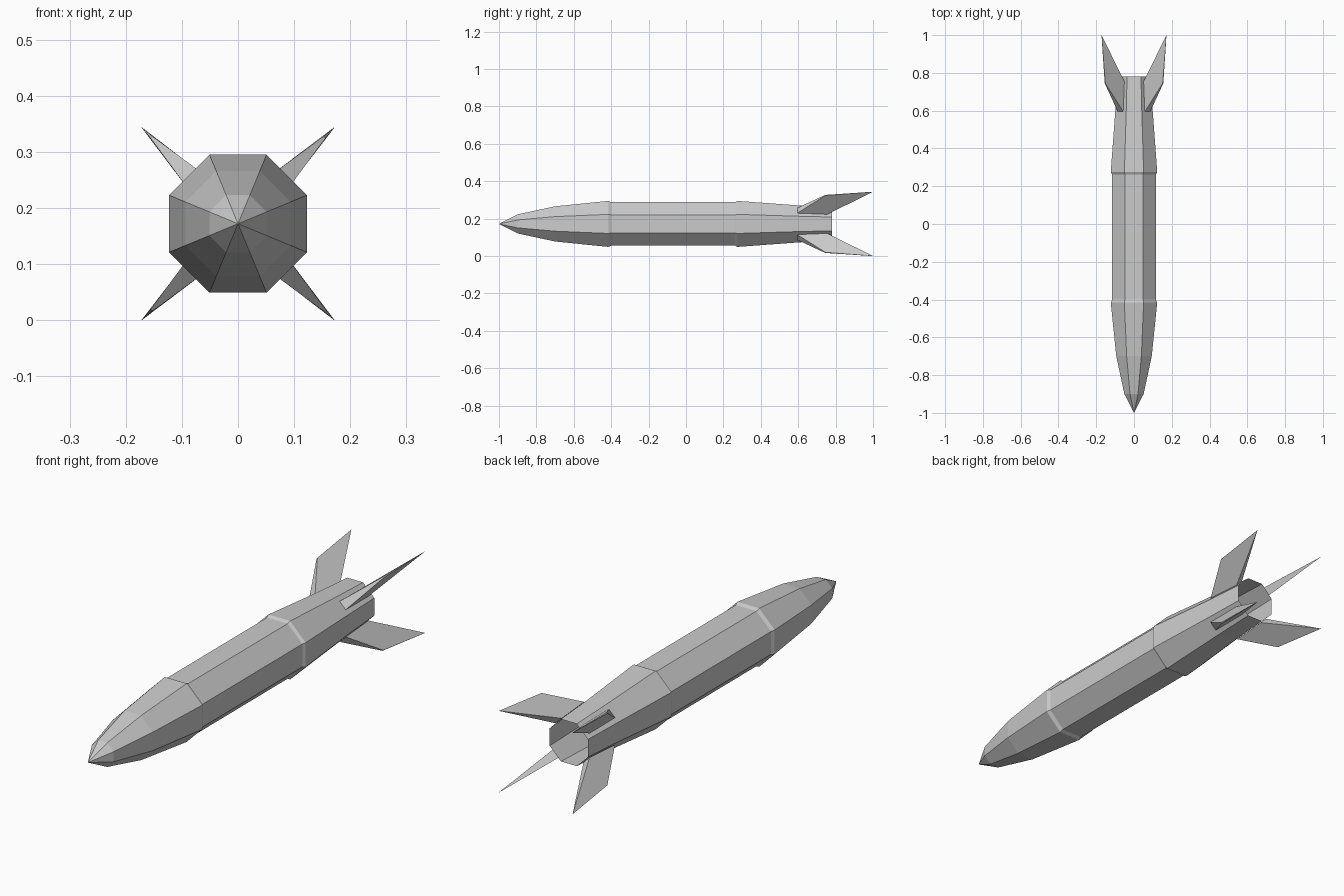
import bpy, bmesh, math
from mathutils import Matrix, Vector

if "Cube" in bpy.data.objects:
    bpy.data.objects.remove(bpy.data.objects["Cube"])

AXIS_Z = 0.172
SIDES = 8


def make_object(name, bm):
    bmesh.ops.recalc_face_normals(bm, faces=bm.faces)
    mesh = bpy.data.meshes.new(name)
    bm.to_mesh(mesh)
    bm.free()
    obj = bpy.data.objects.new(name, mesh)
    bpy.context.collection.objects.link(obj)
    return obj


def loft(name, profile):
    """Octagonal shell along y; profile holds (y, distance to flat side)."""
    bm = bmesh.new()
    rings = []
    for y, apothem in profile:
        r = apothem / math.cos(math.pi / SIDES)
        if r == 0:
            rings.append([bm.verts.new((0, y, AXIS_Z))] * SIDES)
            continue
        angles = [(i + 0.5) * 2 * math.pi / SIDES for i in range(SIDES)]
        rings.append([bm.verts.new((r * math.cos(a), y, AXIS_Z + r * math.sin(a)))
                      for a in angles])
    for a, b in zip(rings, rings[1:]):
        for i in range(SIDES):
            j = (i + 1) % SIDES
            quad = [a[i], a[j], b[j], b[i]]
            bm.faces.new(list(dict.fromkeys(quad)))
    return make_object(name, bm)


def fin(name, angle):
    """Wedge fin: thick root, thin swept outer edge."""
    # (distance from axis, y, thickness): root front, shoulder, tip, root rear
    stations = [(0.101, 0.595, 0.040), (0.217, 0.745, 0.005),
                (0.243, 1.0, 0.0005), (0.092, 0.755, 0.040)]
    bm = bmesh.new()
    left, right = ([bm.verts.new((r, y, s * t / 2)) for r, y, t in stations]
                   for s in (1, -1))
    bm.faces.new(left)
    bm.faces.new(right[::-1])
    for i in range(4):
        j = (i + 1) % 4
        bm.faces.new([left[i], right[i], right[j], left[j]])
    turn = Matrix.Translation(Vector((0, 0, AXIS_Z))) @ Matrix.Rotation(angle, 4, 'Y')
    bmesh.ops.transform(bm, matrix=turn, verts=bm.verts)
    return make_object(name, bm)


# Fuselage: pointed nose, stepped-in middle, tapered open tail
loft("fuselage", [(-1.0, 0.0), (-0.9, 0.051), (-0.7, 0.094), (-0.415, 0.123),
                  (-0.40, 0.116), (0.262, 0.116), (0.275, 0.123),
                  (0.6, 0.099), (0.78, 0.089)])

# Four diagonal tail fins
for n in range(4):
    fin(f"tail_fin_{n + 1}", math.radians(45 + 90 * n))
